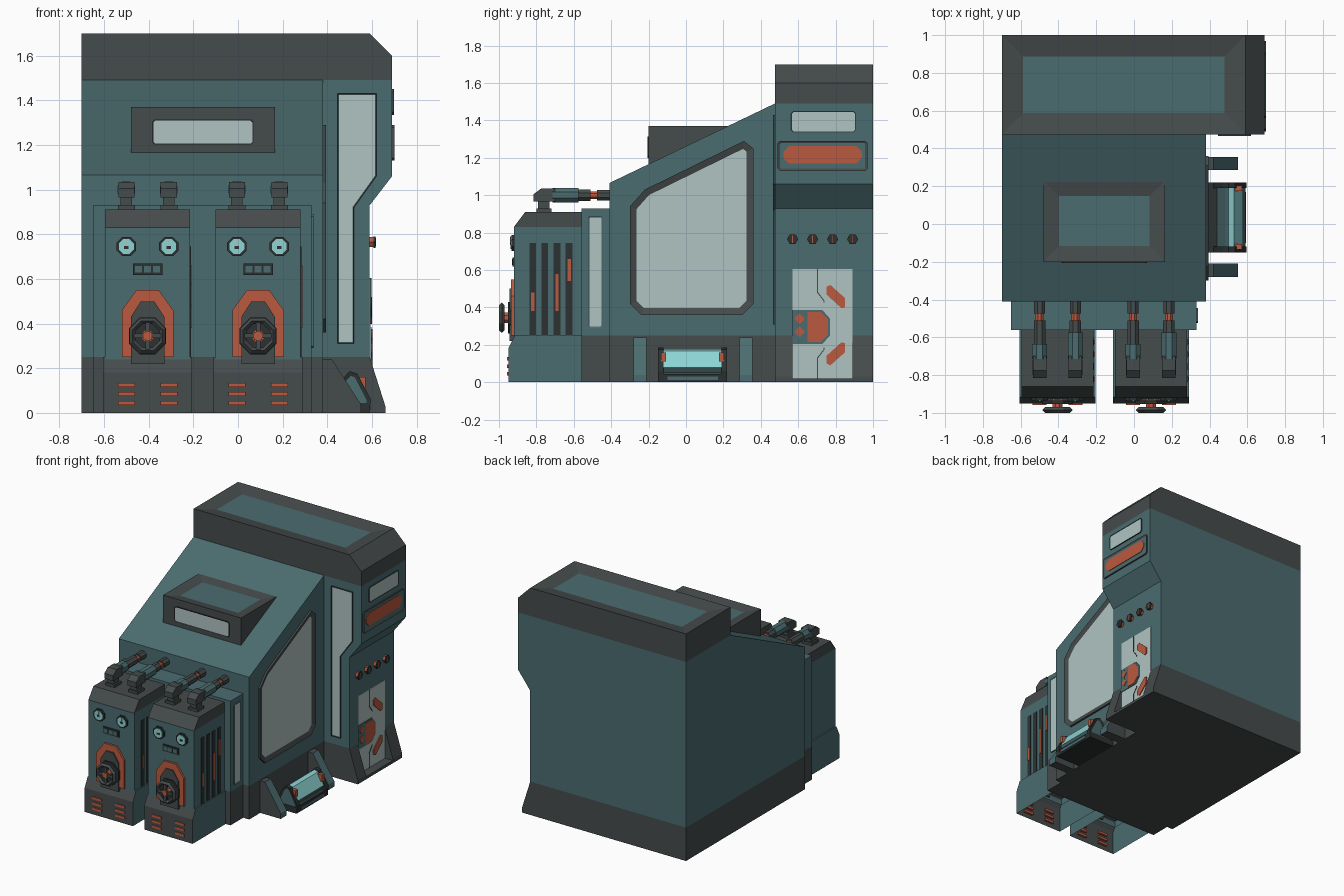
import bpy, bmesh, math
from mathutils import Vector, Matrix

if "Cube" in bpy.data.objects:
    bpy.data.objects.remove(bpy.data.objects["Cube"])


def material(name, rgb):
    m = bpy.data.materials.new(name)
    m.use_nodes = True
    m.diffuse_color = (*rgb, 1)
    bsdf = m.node_tree.nodes["Principled BSDF"]
    bsdf.inputs["Base Color"].default_value = (*rgb, 1)
    bsdf.inputs["Roughness"].default_value = 0.7
    return m


TEAL = material("teal paint", (0.07, 0.15, 0.16))
GREY = material("dark grey metal", (0.06, 0.07, 0.07))
DARK = material("charcoal", (0.025, 0.031, 0.031))
DEEP = material("deep teal", (0.03, 0.06, 0.065))
GLASS = material("pale glass", (0.43, 0.55, 0.54))
CYAN = material("cyan lamp", (0.27, 0.66, 0.66))
ORANGE = material("orange paint", (0.5, 0.1, 0.05))

PLANES = {"yz": lambda u, v, w: (w, u, v),
          "xz": lambda u, v, w: (u, w, v),
          "xy": lambda u, v, w: (u, v, w)}
UP, RIGHT_FACING = Vector((0, 0, 1)), Vector((1, 0, 0))


def finish(name, bm, *mats):
    mesh = bpy.data.meshes.new(name)
    bm.to_mesh(mesh)
    bm.free()
    for m in mats:
        mesh.materials.append(m)
    obj = bpy.data.objects.new(name, mesh)
    bpy.context.collection.objects.link(obj)
    return obj


def prism(name, plane, pts, w0, w1, mat, mat2=None, rule=None, cut=None,
          inset=None, open_bottom=False):
    """Extrude a profile; a rule or an inset gives some faces mat2."""
    bm = bmesh.new()
    place = PLANES[plane]
    rings = [[bm.verts.new(place(u, v, w)) for u, v in pts] for w in (w0, w1)]
    bm.faces.new(rings[0])
    bm.faces.new(rings[1])
    n = len(pts)
    for i in range(n):
        j = (i + 1) % n
        bm.faces.new((rings[0][i], rings[0][j], rings[1][j], rings[1][i]))
    bmesh.ops.recalc_face_normals(bm, faces=bm.faces[:])
    if cut is not None:
        bmesh.ops.bisect_plane(bm, geom=bm.verts[:] + bm.edges[:] + bm.faces[:],
                               plane_co=(0, 0, cut), plane_no=UP)
    bm.normal_update()
    if rule:
        for f in bm.faces:
            f.material_index = int(rule(f))
    if inset:
        direction, width, depth = inset
        f = max((f for f in bm.faces if f.normal.dot(direction) > 0.99),
                key=lambda f: f.calc_center_median().dot(direction))
        bmesh.ops.inset_region(bm, faces=[f], thickness=width, depth=-depth,
                               use_even_offset=True)
        f.material_index = 1
    if open_bottom:
        low = [f for f in bm.faces if f.normal.z < -0.9]
        bmesh.ops.delete(bm, geom=low, context="FACES")
    return finish(name, bm, mat, mat2 or mat)


def rect(u0, u1, v0, v1, c=0.0):
    """Rectangle outline, with cut corners when c is set."""
    if not c:
        return [(u0, v0), (u1, v0), (u1, v1), (u0, v1)]
    return [(u0 + c, v0), (u1 - c, v0), (u1, v0 + c), (u1, v1 - c),
            (u1 - c, v1), (u0 + c, v1), (u0, v1 - c), (u0, v0 + c)]


def box(name, x, y, z, mat):
    return prism(name, "xy", rect(*x, *y), *z, mat)


def cyl(name, center, axis, r, depth, mat, n=8):
    bm = bmesh.new()
    turn = Vector(axis).to_track_quat("Z", "Y").to_matrix().to_4x4()
    m = Matrix.Translation(center) @ turn @ Matrix.Rotation(math.pi / n, 4, "Z")
    bmesh.ops.create_cone(bm, cap_ends=True, segments=n, radius1=r, radius2=r,
                          depth=depth, matrix=m)
    return finish(name, bm, mat)


def below(z):
    return lambda f: f.calc_center_median().z < z


# Main body, rear tower and roof cap
BAND = 0.25
prism("main_body", "yz", [(-0.41, 0), (0.475, 0), (0.475, 1.49), (-0.41, 1.065)],
      -0.7, 0.38, TEAL, GREY, below(BAND), BAND)
prism("rear_tower", "xz", [(-0.7, 0), (0.59, 0), (0.59, 0.93), (0.69, 1.06),
                           (0.69, 1.49), (-0.7, 1.49)],
      0.475, 1.0, TEAL, GREY, below(BAND), BAND)
prism("roof_cap", "xz", [(-0.7, 1.49), (0.69, 1.49), (0.69, 1.6), (0.59, 1.7), (-0.7, 1.7)],
      0.475, 1.0, GREY, TEAL, inset=(UP, 0.112, 0.02))
prism("front_step", "xy", rect(-0.65, 0.33, -0.56, -0.41), 0, 0.93,
      TEAL, GREY, below(BAND), BAND)
prism("step_window", "yz", rect(-0.525, -0.445, 0.29, 0.89, 0.01), 0.32, 0.338,
      TEAL, GLASS, inset=(RIGHT_FACING, 0.008, 0.005))
for y0, y1 in ((0.475, 0.57), (0.89, 1.0)):
    prism("base_flare", "xz", [(0.58, 0), (0.66, 0), (0.66, 0.03), (0.59, BAND)], y0, y1, GREY)
box("door_sill", (0.58, 0.66), (0.57, 0.89), (0, 0.02), GREY)

# Roof dormer with its front window
prism("dormer", "yz", [(-0.2, 1.1), (-0.2, 1.37), (0.23, 1.37)], -0.48, 0.165,
      GREY, TEAL, inset=(UP, 0.083, 0.015))
prism("dormer_window", "xz", rect(-0.385, 0.07, 1.2, 1.315, 0.012), -0.19, -0.207,
      DARK, GLASS, inset=(Vector((0, -1, 0)), 0.006, 0.004))

# Windows on the side and on the tower front
prism("side_window", "yz", [(-0.3, 0.42), (-0.24, 0.36), (0.3, 0.36), (0.36, 0.42),
                            (0.36, 1.25), (0.31, 1.29), (-0.22, 1.03), (-0.3, 0.94)],
      0.37, 0.394, GREY, GLASS, inset=(RIGHT_FACING, 0.036, 0.011))
prism("tower_window", "xz", [(0.445, 0.31), (0.52, 0.31), (0.52, 0.92), (0.62, 1.06),
                             (0.62, 1.43), (0.445, 1.43)],
      0.48, 0.465, DEEP, GLASS, inset=(Vector((0, -1, 0)), 0.005, 0.005))
prism("upper_window", "yz", rect(0.56, 0.91, 1.335, 1.45, 0.012), 0.68, 0.698,
      DEEP, GLASS, inset=(RIGHT_FACING, 0.006, 0.004))
prism("display_frame", "yz", rect(0.49, 0.97, 1.13, 1.29, 0.012), 0.68, 0.7,
      GREY, TEAL, inset=(RIGHT_FACING, 0.012, 0.005))
prism("display_bar", "yz", rect(0.52, 0.94, 1.17, 1.262, 0.03), 0.68, 0.699, ORANGE)

# Row of knobs
for i in range(4):
    y = 0.57 + i * 0.107
    cyl("knob", (0.598, y, 0.765), RIGHT_FACING, 0.026, 0.03, ORANGE, 6)
    cyl("knob_cap", (0.611, y, 0.765), RIGHT_FACING, 0.03, 0.008, DARK, 6)
    box("knob_mark", (0.612, 0.617), (y - 0.002, y + 0.002), (0.745, 0.785), ORANGE)

# Door with painted plates, mirrored about its middle height
MID = 0.305
prism("door", "yz", rect(0.57, 0.89, 0.02, 0.605), 0.58, 0.594, GLASS)
for s in (1, -1):
    def flip(pts):
        return [(y, MID + s * dz) for y, dz in pts]
    prism("door_flash", "yz", flip([(0.75, 0.165), (0.75, 0.205), (0.772, 0.215),
                                    (0.85, 0.145), (0.85, 0.095), (0.83, 0.092)]),
          0.59, 0.6, ORANGE)
    prism("door_seam", "yz", flip([(0.7, 0.3), (0.7, 0.175), (0.735, 0.13), (0.735, 0.12),
                                   (0.74, 0.12), (0.74, 0.132), (0.706, 0.177), (0.706, 0.3)]),
          0.59, 0.597, GREY)
    prism("door_diamond", "yz", flip([(0.58, 0.035), (0.607, 0.065), (0.635, 0.035),
                                      (0.607, 0.005)]), 0.59, 0.603, ORANGE)
prism("door_plaque", "yz", [(0.57, 0.205), (0.73, 0.205), (0.77, 0.25), (0.77, 0.34),
                            (0.73, 0.385), (0.57, 0.385)], 0.59, 0.599, TEAL)
prism("plaque_badge", "yz", [(0.65, 0.215), (0.72, 0.215), (0.76, 0.255), (0.76, 0.335),
                             (0.72, 0.375), (0.65, 0.375)], 0.59, 0.603, ORANGE)

# Side lamp between two buttress fins
for y in (-0.245, 0.32):
    prism("buttress_fin", "xz", [(0.37, 0), (0.55, 0), (0.55, 0.04), (0.42, 0.24), (0.37, 0.24)],
          y - 0.035, y + 0.035, GREY, TEAL, lambda f: f.normal.x > 0.5)
box("lamp_tray", (0.38, 0.59), (-0.15, 0.22), (0, 0.045), DARK)
box("tray_strip", (0.585, 0.594), (-0.1, 0.17), (0.012, 0.03), TEAL)
lamp_end = [(0.42, 0.04), (0.47, 0.155), (0.5, 0.187), (0.535, 0.175), (0.595, 0.06),
            (0.59, 0.02), (0.5, 0.02)]
for y0, y1, facing in ((-0.12, -0.15, -1), (0.19, 0.22, 1)):
    prism("lamp_end", "xz", lamp_end, y0, y1, DARK, TEAL,
          inset=(Vector((0, facing, 0)), 0.018, 0.004))
    box("lamp_clamp", (0.5, 0.572), (y0 - 0.014, y0 + 0.014), (0.11, 0.16), ORANGE)
prism("lamp_tube", "xz", [(0.44, 0.05), (0.485, 0.16), (0.5, 0.178), (0.53, 0.168),
                          (0.578, 0.08), (0.56, 0.05)], -0.12, 0.19, TEAL, CYAN,
      lambda f: f.normal.x > 0.2 and f.normal.z > 0)


# Front machine units
def machine(cx):
    prism("unit_cabinet", "yz", [(-0.92, 0.2), (-0.56, 0.2), (-0.56, 0.91), (-0.86, 0.91),
                                 (-0.92, 0.83)], cx - 0.19, cx + 0.19, TEAL, GREY,
          lambda f: f.calc_center_median().z > 0.83, 0.83, open_bottom=True)
    prism("unit_base", "yz", [(-0.95, 0), (-0.56, 0), (-0.56, 0.25), (-0.915, 0.25),
                              (-0.95, 0.18)], cx - 0.2, cx + 0.2, TEAL, GREY,
          lambda f: f.normal.y < -0.3, open_bottom=True)
    # Arched hatch and handwheel
    arch = [(-0.115, 0.25), (-0.115, 0.46), (-0.05, 0.55)]
    inner = [(-0.075, 0.22), (-0.075, 0.43), (-0.03, 0.5)]
    for name, half, y, mat in (("hatch_arch", arch, -0.935, ORANGE),
                               ("hatch_door", inner, -0.943, GREY)):
        pts = [(cx + u, v) for u, v in half] + [(cx - u, v) for u, v in reversed(half)]
        prism(name, "xz", pts, -0.91, y, mat)
    hub = Vector((cx, -0.985, 0.345))
    front = Vector((0, -1, 0))
    cyl("wheel_plate", (cx, -0.945, hub.z), front, 0.09, 0.016, DARK)
    cyl("wheel_shaft", (cx, -0.955, hub.z), front, 0.03, 0.06, ORANGE)
    bpy.ops.mesh.primitive_torus_add(location=hub, rotation=(math.pi / 2, math.pi / 8, 0),
                                     major_segments=8, minor_segments=4,
                                     major_radius=0.072, minor_radius=0.015)
    wheel = bpy.context.object
    wheel.name = "handwheel_rim"
    wheel.data.materials.append(GREY)
    box("wheel_spoke", (cx - 0.07, cx + 0.07), (-0.993, -0.977), (0.335, 0.355), GREY)
    box("wheel_spoke", (cx - 0.01, cx + 0.01), (-0.993, -0.977), (0.275, 0.415), GREY)
    box("wheel_hub", (cx - 0.018, cx + 0.018), (-0.998, -0.97), (0.327, 0.363), ORANGE)
    # Indicator strip
    prism("indicator_frame", "xz", rect(cx - 0.066, cx + 0.066, 0.618, 0.668), -0.91, -0.927, DARK)
    for k in (-1, 0, 1):
        x = cx + k * 0.04
        prism("indicator", "xz", rect(x - 0.016, x + 0.016, 0.628, 0.658), -0.92, -0.931, TEAL)
    for s in (-1, 1):
        # Gauges and vents
        x = cx + s * 0.095
        cyl("gauge_rim", (x, -0.922, 0.745), front, 0.047, 0.024, DARK)
        cyl("gauge_dial", (x, -0.932, 0.745), front, 0.036, 0.01, CYAN)
        box("gauge_needle", (x - 0.004, x + 0.004), (-0.94, -0.93), (0.735, 0.778), GLASS)
        box("gauge_pivot", (x - 0.01, x + 0.01), (-0.941, -0.93), (0.735, 0.748), DARK)
        for z in (0.045, 0.085, 0.125):
            box("base_vent", (x - 0.038, x + 0.038), (-0.957, -0.935), (z - 0.009, z + 0.009), ORANGE)
        # Pipes joining the unit to the body
        box("pipe_foot", (x - 0.038, x + 0.038), (-0.8, -0.72), (0.905, 0.93), GREY)
        box("pipe_stub", (x - 0.026, x + 0.026), (-0.79, -0.73), (0.91, 1.0), GREY)
        prism("pipe_elbow", "yz", [(-0.815, 0.965), (-0.7, 0.965), (-0.7, 1.035),
                                   (-0.775, 1.035), (-0.815, 1.005)], x - 0.036, x + 0.036, GREY)
        sleeve = 0.14 if s > 0 else 0.08
        for name, y0, y1, r, mat in (("pipe_sleeve", -0.715, sleeve - 0.715, 0.042, TEAL),
                                     ("pipe_run", sleeve - 0.72, -0.51, 0.033, GREY),
                                     ("pipe_joint", -0.52, -0.46, 0.022, ORANGE),
                                     ("pipe_flange", -0.475, -0.4, 0.031, GREY)):
            cyl(name, (x, (y0 + y1) / 2, 1.0), front, r, y1 - y0, mat)
    # Side louvres with coloured slots
    side = cx + 0.19
    for y, z0, z1 in ((-0.82, 0.38, 0.48), (-0.755, 0, 0), (-0.69, 0.38, 0.58), (-0.625, 0.54, 0.66)):
        prism("side_louvre", "yz", rect(y - 0.018, y + 0.018, 0.25, 0.745), side - 0.01, side + 0.004, DARK)
        if z1:
            prism("louvre_slot", "yz", rect(y - 0.009, y + 0.009, z0, z1), side, side + 0.008, ORANGE)


for cx in (-0.405, 0.09):
    machine(cx)
